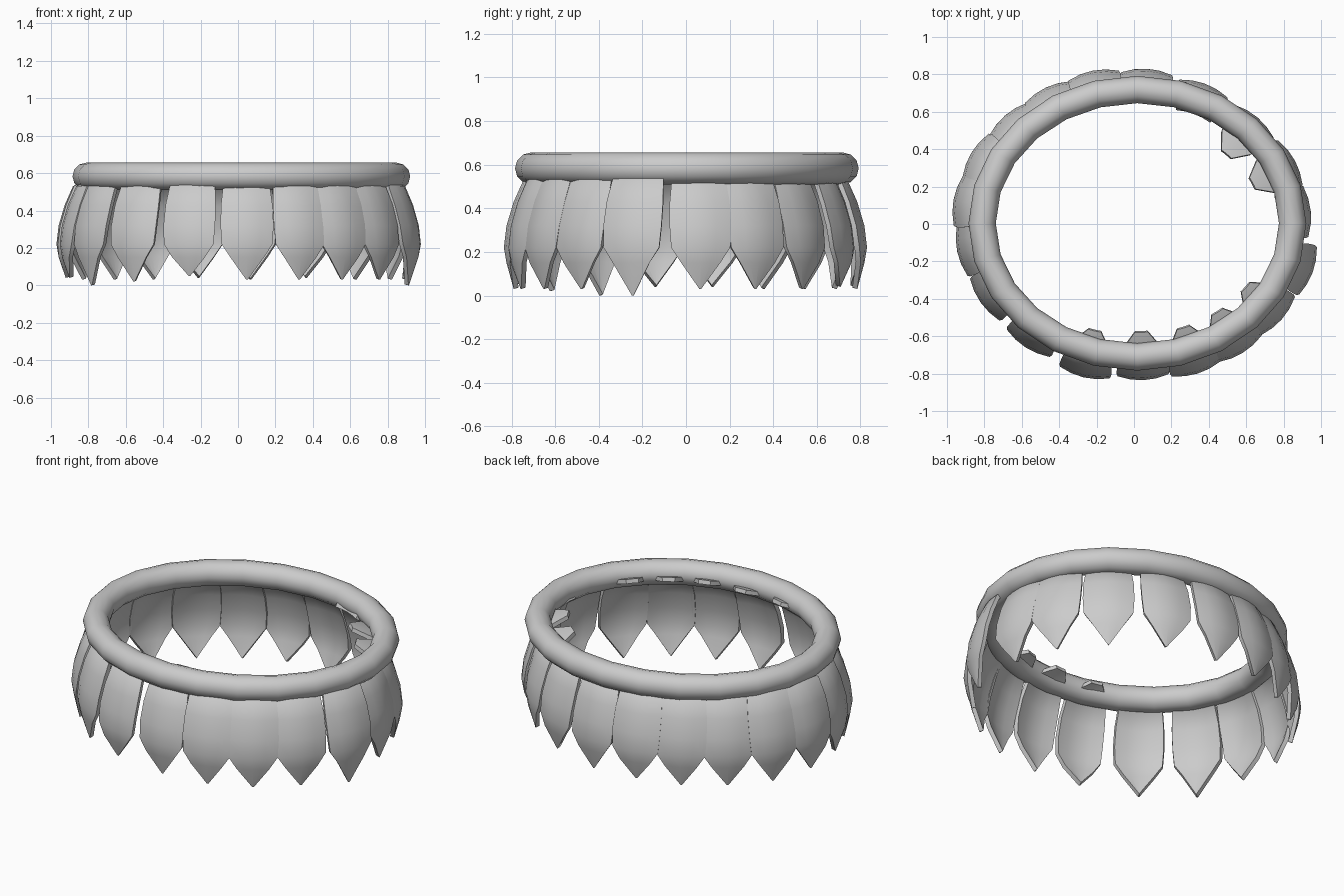
import bpy, bmesh, math
from mathutils import Vector

if "Cube" in bpy.data.objects:
    bpy.data.objects.remove(bpy.data.objects["Cube"])

# Oval band
bpy.ops.mesh.primitive_torus_add(major_segments=24, minor_segments=12,
                                 major_radius=0.83, minor_radius=0.073,
                                 location=(0.018, 0.004, 0.583))
band = bpy.context.object
band.name = "oval_band"
for v in band.data.vertices:
    r = math.hypot(v.co.x, v.co.y)
    d = r - 0.83
    c, s = v.co.x / r, v.co.y / r
    v.co.x, v.co.y = c * (0.83 + d), s * (0.715 + d)
bpy.ops.object.shade_smooth_by_angle(angle=math.radians(50))

# Leaf profile: (offset along outward normal, z, half width)
PROFILE = [(-0.16, 0.57, 0.10), (-0.09, 0.53, 0.125), (-0.045, 0.43, 0.138),
           (-0.012, 0.32, 0.142), (0.0, 0.22, 0.136), (-0.012, 0.15, 0.09),
           (-0.045, 0.03, 0.004)]


def leaf(i, x, y, tip, inner_root):
    """Cupped pointed leaf whose widest bulge sits at x, y."""
    n = Vector((x / 0.95 ** 2, y / 0.81 ** 2, 0)).normalized()
    t = Vector((-n.y, n.x, 0))
    rows = list(PROFILE)
    if inner_root:
        rows.insert(0, (-0.255, 0.60, 0.035))
    rows[-1] = (rows[-1][0], tip, rows[-1][2])
    bm = bmesh.new()
    grid = []
    for off, z, w in rows:
        row = []
        for u in (-1, -0.5, 0, 0.5, 1):
            bow = 0.028 * (u * w / 0.14) ** 2
            p = Vector((x, y, z)) + n * (off - bow) + t * (u * w)
            row.append(bm.verts.new(p))
        grid.append(row)
    for a, b in zip(grid, grid[1:]):
        for k in range(4):
            bm.faces.new((a[k], b[k], b[k + 1], a[k + 1]))
    me = bpy.data.meshes.new("leaf")
    bm.to_mesh(me)
    bm.free()
    ob = bpy.data.objects.new(f"leaf_{i:02d}", me)
    bpy.context.collection.objects.link(ob)
    m = ob.modifiers.new("thickness", 'SOLIDIFY')
    m.thickness = 0.024
    m.offset = -1
    bpy.ops.object.select_all(action='DESELECT')
    ob.select_set(True)
    bpy.context.view_layer.objects.active = ob
    bpy.ops.object.modifier_apply(modifier="thickness")
    bpy.ops.object.shade_smooth_by_angle(angle=math.radians(40))


# Leaves counter-clockwise from the front: x, y, tip height, root pokes inside
LEAVES = [
    (-0.27, -0.82, 0.05, True), (0.05, -0.835, 0.03, True),
    (0.34, -0.80, 0.03, True), (0.58, -0.69, 0.03, True),
    (0.79, -0.51, 0.03, True), (0.955, -0.26, 0.0, False),
    (0.945, 0.07, 0.03, False), (0.86, 0.34, 0.03, True),
    (0.66, 0.57, 0.03, True), (0.38, 0.75, 0.04, False),
    (0.07, 0.83, 0.03, False), (-0.22, 0.82, 0.04, False),
    (-0.47, 0.73, 0.03, False), (-0.69, 0.58, 0.03, False),
    (-0.87, 0.38, 0.03, False), (-0.965, 0.13, 0.04, False),
    (-0.945, -0.15, 0.04, False), (-0.82, -0.42, 0.0, False),
    (-0.58, -0.66, 0.02, False)]
for i, args in enumerate(LEAVES):
    leaf(i, *args)
